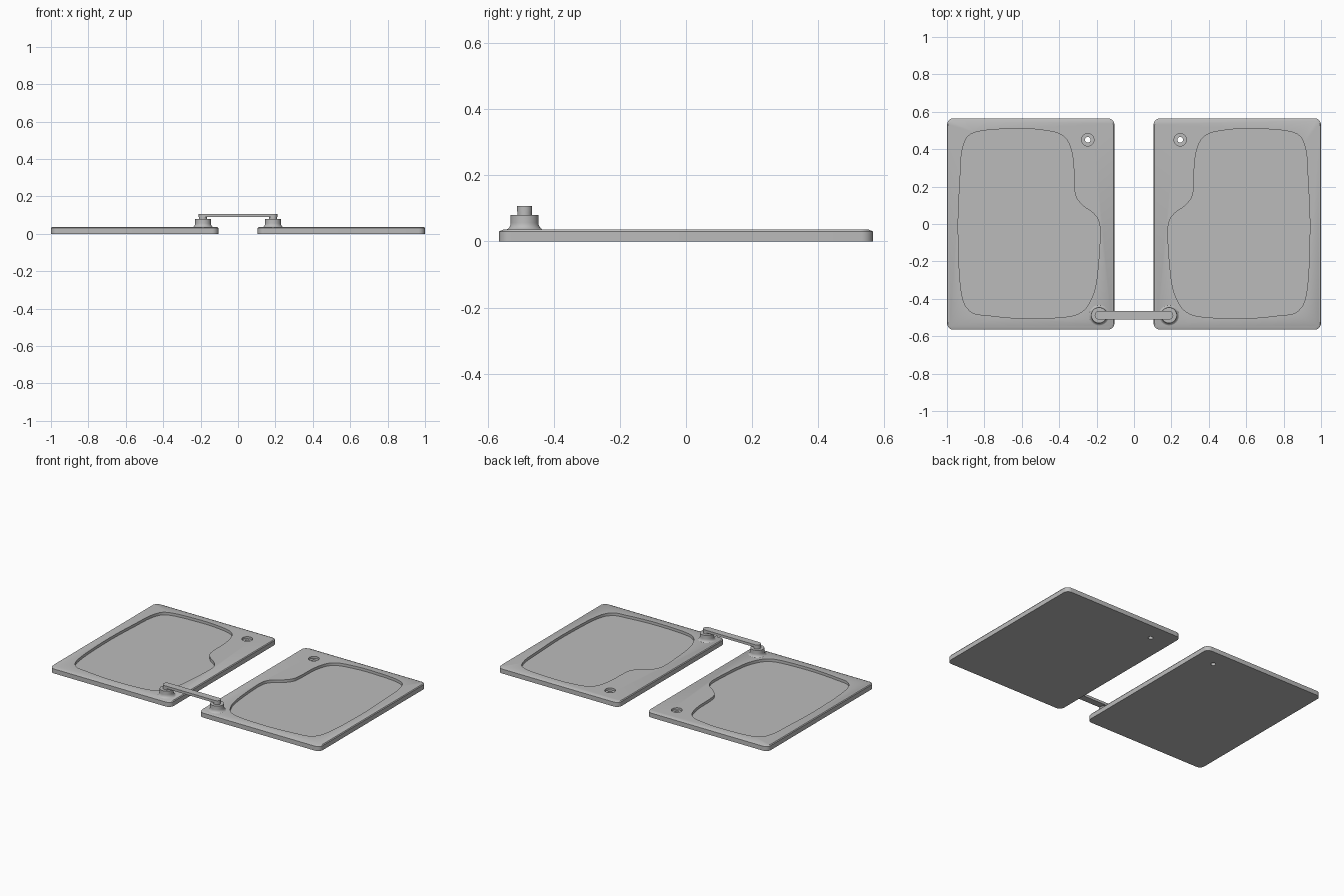
import bpy, bmesh, math
from mathutils import Vector

cube = bpy.data.objects.get("Cube")
if cube:
    bpy.data.objects.remove(cube, do_unlink=True)

grey = bpy.data.materials.new("plain grey")
grey.use_nodes = True
COLOUR = (0.5, 0.5, 0.5, 1)
grey.diffuse_color = COLOUR
grey.node_tree.nodes["Principled BSDF"].inputs["Base Color"].default_value = COLOUR


def loft(name, rings):
    """Closed solid through equal-length rings of 3D points, capped at both ends."""
    bm = bmesh.new()
    loops = [[bm.verts.new(p) for p in ring] for ring in rings]
    n = len(loops[0])
    for a, b in zip(loops, loops[1:]):
        for i in range(n):
            bm.faces.new((a[i], a[(i + 1) % n], b[(i + 1) % n], b[i]))
    bm.faces.new(loops[0])
    bm.faces.new(loops[-1])
    bmesh.ops.recalc_face_normals(bm, faces=bm.faces)
    mesh = bpy.data.meshes.new(name)
    bm.to_mesh(mesh)
    bm.free()
    mesh.materials.append(grey)
    obj = bpy.data.objects.new(name, mesh)
    bpy.context.collection.objects.link(obj)
    return obj


def rounded_rect(cx, cy, hx, hy, r, z, seg=8):
    pts = []
    for k, (sx, sy) in enumerate([(1, 1), (-1, 1), (-1, -1), (1, -1)]):
        for i in range(seg + 1):
            a = math.pi / 2 * (k + i / seg)
            pts.append((cx + sx * (hx - r) + r * math.cos(a),
                        cy + sy * (hy - r) + r * math.sin(a), z))
    return pts


def turned(name, cx, cy, profile, seg=40):
    return loft(name, [[(cx + r * math.cos(2 * math.pi * i / seg),
                         cy + r * math.sin(2 * math.pi * i / seg), z)
                        for i in range(seg)] for r, z in profile])


def smooth_loop(points, steps=5):
    """Closed Catmull-Rom curve."""
    P = [Vector(p) for p in points]
    out = []
    for i in range(len(P)):
        a, b, c, d = (P[(i + k) % len(P)] for k in (-1, 0, 1, 2))
        for s in range(steps):
            t = s / steps
            out.append(0.5 * (2 * b + (c - a) * t + (2 * a - 5 * b + 4 * c - d) * t * t
                              + (3 * b - a - 3 * c + d) * t ** 3))
    return out


def cut(obj, cutter):
    cutter.hide_render = True
    mod = obj.modifiers.new("cut", "BOOLEAN")
    mod.operation = "DIFFERENCE"
    mod.solver = "EXACT"
    mod.object = cutter
    bpy.context.view_layer.objects.active = obj
    bpy.ops.object.modifier_apply(modifier=mod.name)
    bpy.data.objects.remove(cutter, do_unlink=True)


def smooth(obj):
    bpy.ops.object.select_all(action="DESELECT")
    obj.select_set(True)
    bpy.context.view_layer.objects.active = obj
    bpy.ops.object.shade_smooth_by_angle(angle=math.radians(30))


TOP = 0.036
POST = (0.187, -0.488)
HOLE = (0.247, 0.45)
# Outline of the shallow recess, with a notch beside the hole
RECESS = [(.62, .51), (.85, .49), (.915, .41), (.93, .235), (.94, -.03), (.925, -.35),
          (.877, -.465), (.77, -.49), (.58, -.505), (.37, -.497), (.28, -.47),
          (.23, -.405), (.20, -.30), (.182, -.085), (.187, .01), (.22, .06),
          (.27, .095), (.31, .145), (.32, .21), (.325, .34), (.35, .435),
          (.395, .48), (.475, .50)]

for side, s in (("left", 1), ("right", -1)):
    # Tray with a sloping top edge
    cx = s * 0.5525
    tray = loft(side + "_tray", [
        rounded_rect(cx, 0, 0.4475, 0.565, 0.035, 0),
        rounded_rect(cx, 0, 0.4475, 0.565, 0.035, 0.030),
        rounded_rect(cx, 0, 0.4435, 0.551, 0.030, TOP)])
    # Recess, then the counterbored hole
    outline = smooth_loop(RECESS)
    cut(tray, loft("recess_cutter", [[(s * p.x, p.y, z) for p in outline]
                                     for z in (0.018, 0.06)]))
    cut(tray, turned("hole_cutter", s * HOLE[0], HOLE[1],
                     [(.015, -.02), (.015, .022), (.033, .022), (.033, .06)]))
    smooth(tray)

    # Flared post and pin that carry the arm
    flare = [(.042 + .020 * (1 - math.sin(a)), TOP - .002 + .022 * (1 - math.cos(a)))
             for a in [math.pi / 2 * i / 6 for i in range(7)]]
    smooth(turned(side + "_post", s * POST[0], POST[1],
                  flare + [(.042, .08)]))
    smooth(turned(side + "_pin", s * POST[0], POST[1], [(.022, .078), (.022, .092)]))

# Arm joining the two posts
smooth(loft("link_arm", [rounded_rect(0, POST[1], 0.21, 0.023, 0.0229, z)
                         for z in (0.09, 0.107)]))
